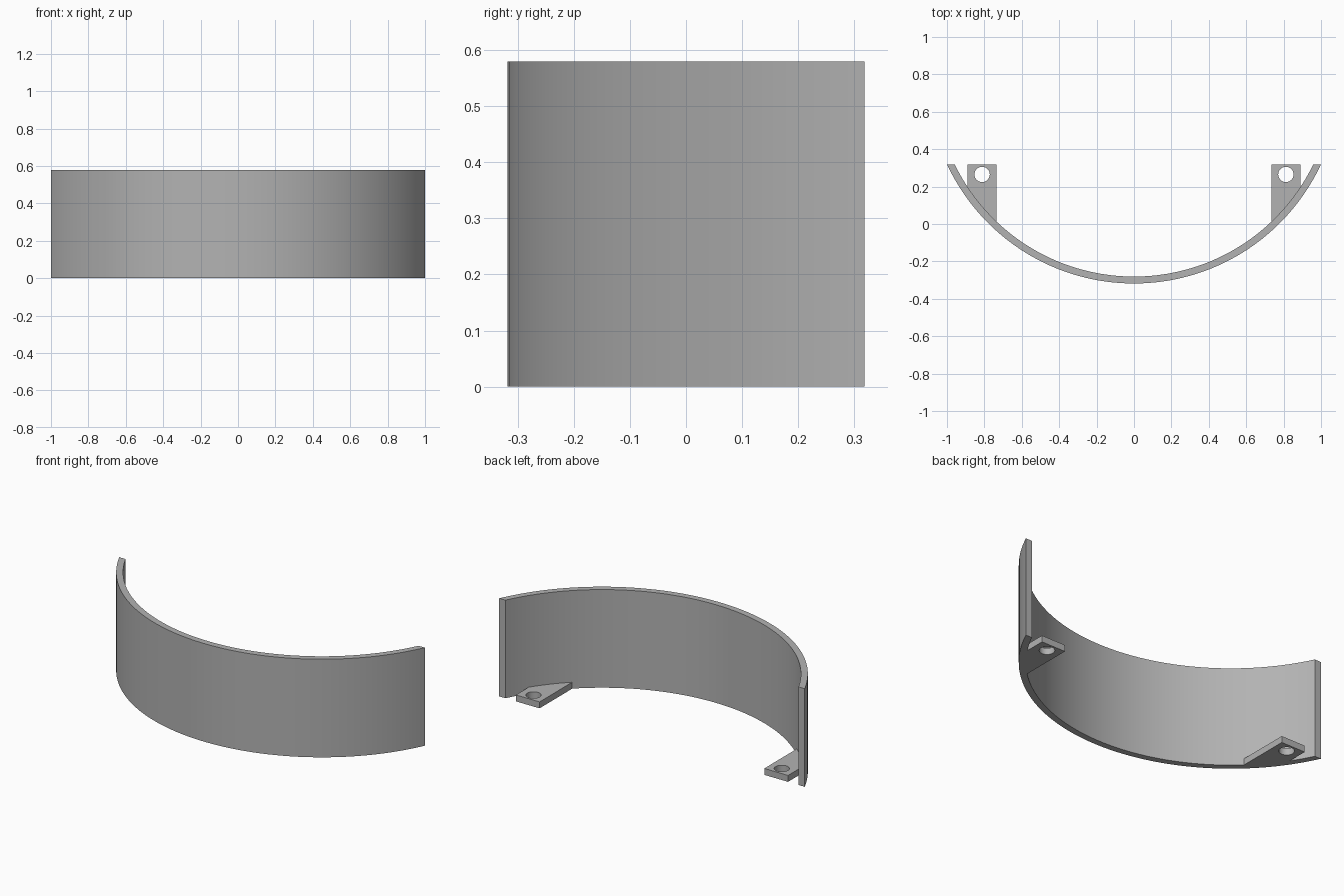
import bpy
import bmesh
from math import asin, sin, cos, sqrt, radians, tau

cube = bpy.data.objects.get("Cube")
if cube:
    bpy.data.objects.remove(cube)

OUTER, INNER = 1.103, 1.066      # wall radii
CENTRE_Y, BACK_Y = 0.785, 0.318  # arc centre and flat back plane
WALL_HEIGHT, TAB_HEIGHT = 0.58, 0.038

grey = bpy.data.materials.new("grey")
grey.use_nodes = True
colour = (0.45, 0.45, 0.45, 1)
grey.diffuse_color = colour
grey.node_tree.nodes["Principled BSDF"].inputs["Base Color"].default_value = colour


def arc(radius, x0, x1, steps):
    """Points on the front of a circle, evenly spaced by angle from x0 to x1."""
    a0, a1 = asin(x0 / radius), asin(x1 / radius)
    angles = [a0 + (a1 - a0) * i / steps for i in range(steps + 1)]
    return [(radius * sin(a), CENTRE_Y - radius * cos(a)) for a in angles]


def extruded(name, loops, height):
    """Fill an outline (with optional hole loops) and extrude it up from z = 0."""
    bm = bmesh.new()
    edges = []
    for loop in loops:
        verts = [bm.verts.new((x, y, 0)) for x, y in loop]
        edges += [bm.edges.new((v, verts[i - 1])) for i, v in enumerate(verts)]
    bmesh.ops.triangle_fill(bm, edges=edges, use_beauty=True)
    top = bmesh.ops.extrude_face_region(bm, geom=bm.faces[:], use_keep_orig=True)
    moved = [g for g in top["geom"] if isinstance(g, bmesh.types.BMVert)]
    bmesh.ops.translate(bm, verts=moved, vec=(0, 0, height))
    bmesh.ops.recalc_face_normals(bm, faces=bm.faces[:])
    mesh = bpy.data.meshes.new(name)
    bm.to_mesh(mesh)
    bm.free()
    mesh.materials.append(grey)
    obj = bpy.data.objects.new(name, mesh)
    bpy.context.collection.objects.link(obj)
    bpy.ops.object.select_all(action="DESELECT")
    obj.select_set(True)
    bpy.context.view_layer.objects.active = obj
    bpy.ops.object.shade_smooth_by_angle(angle=radians(30))
    return obj


# Curved wall, its ends cut flat along the back plane
drop = CENTRE_Y - BACK_Y
outer_x, inner_x = (sqrt(r * r - drop * drop) for r in (OUTER, INNER))
wall = arc(OUTER, -outer_x, outer_x, 96) + arc(INNER, inner_x, -inner_x, 96)
extruded("curved_wall", [wall], WALL_HEIGHT)

# Mounting tabs with screw holes, rooted slightly inside the wall
for side, name in ((1, "left_tab"), (-1, "right_tab")):
    outline = arc(INNER + 0.005, 0.735, 0.89, 10) + [(0.89, BACK_Y), (0.735, BACK_Y)]
    hole = [(0.812 + 0.041 * cos(tau * i / 32), 0.265 + 0.041 * sin(tau * i / 32))
            for i in range(32)]
    extruded(name, [[(side * x, y) for x, y in loop] for loop in (outline, hole)],
             TAB_HEIGHT)
